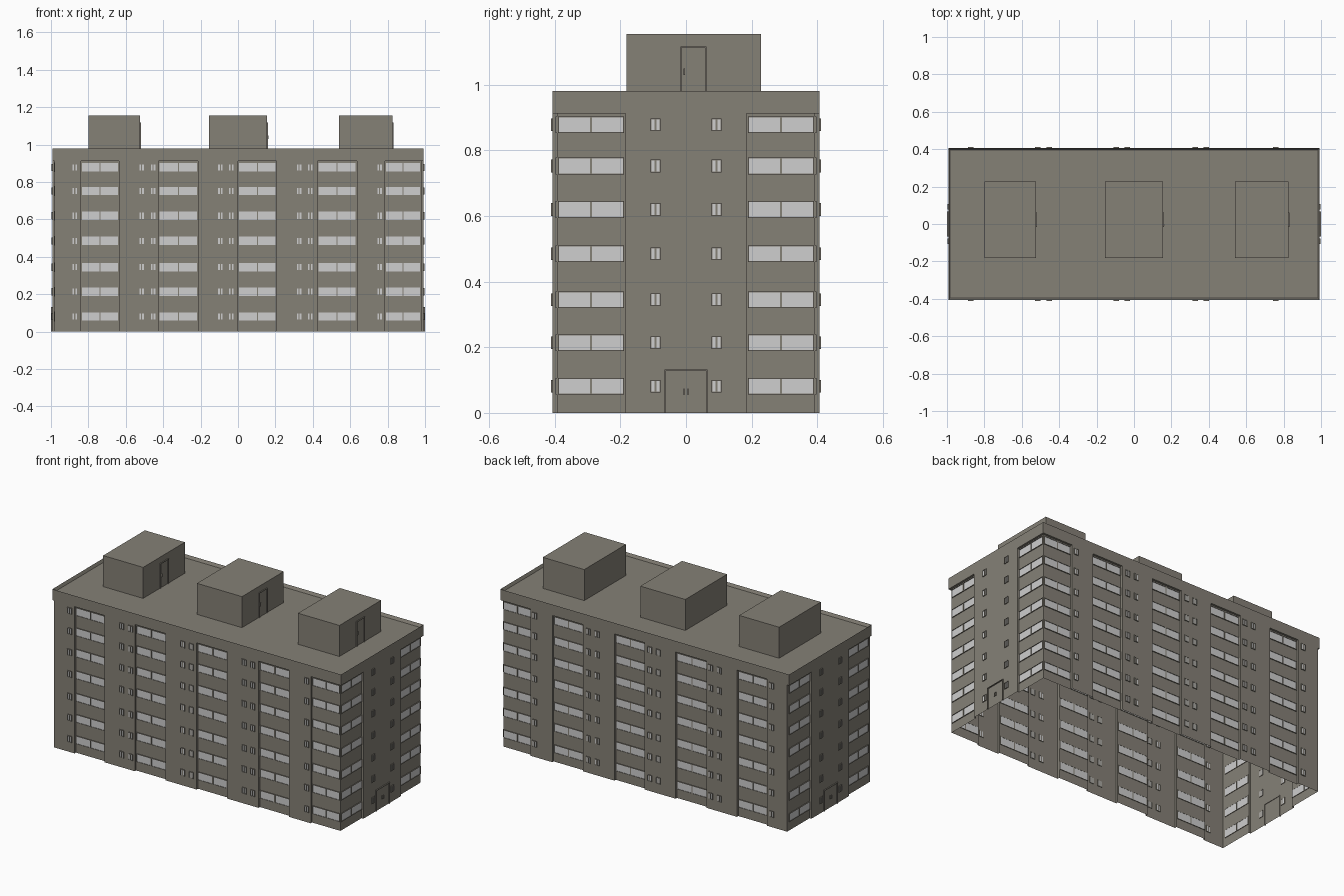
import bpy, bmesh

cube = bpy.data.objects.get("Cube")
if cube:
    bpy.data.objects.remove(cube)

# Main wall planes, recessed strip planes and levels
X, XR, Y, YR = 0.993, 0.98, 0.406, 0.393
SOFFIT, ROOF_EDGE, ROOF_DROP, HUT_TOP = 0.912, 0.98, 0.018, 1.155
FLOORS = [0.081, 0.214, 0.345, 0.485, 0.62, 0.752, 0.878]
LONG_STRIPS = [(-0.84, -0.635), (-0.425, -0.213), (0.0, 0.207),
               (0.425, 0.635), (0.785, XR)]
LONG_PAIRS = [-0.873, -0.515, -0.454, -0.094, -0.036, 0.327, 0.386, 0.757]
SIDE_STRIPS = [(-YR, -0.185), (0.185, YR)]
SIDE_PAIRS = [-0.093, 0.093]


def material(name, color):
    mat = bpy.data.materials.new(name)
    mat.use_nodes = True
    mat.diffuse_color = (*color, 1)
    mat.node_tree.nodes["Principled BSDF"].inputs["Base Color"].default_value = (*color, 1)
    return mat


concrete = material("concrete", (0.235, 0.218, 0.183))
glass = material("pale glass", (0.62, 0.62, 0.62))


def finish(bm, name, mat):
    mesh = bpy.data.meshes.new(name)
    bm.to_mesh(mesh)
    bm.free()
    mesh.materials.append(mat)
    obj = bpy.data.objects.new(name, mesh)
    bpy.context.collection.objects.link(obj)
    return obj


def box(bm, lo, hi):
    made = bmesh.ops.create_cube(bm, size=1)["verts"]
    for v in made:
        v.co = [(a + b) / 2 + c * (b - a) for a, b, c in zip(lo, hi, v.co)]
    return made


def wall_box(bm, wall, u, z, d):
    """Box on a wall: u along it, z up, d outward from the centre."""
    axis, sign = wall
    near, far = sorted((sign * d[0], sign * d[1]))
    if axis == "x":
        return box(bm, (near, u[0], z[0]), (far, u[1], z[1]))
    return box(bm, (u[0], near, z[0]), (u[1], far, z[1]))


def frame(bm, wall, u, z, d, t, bottom=True):
    """Bars around an opening."""
    for side in u:
        wall_box(bm, wall, (side - t / 2, side + t / 2), z, d)
    for level in z if bottom else z[1:]:
        wall_box(bm, wall, (u[0] - t / 2, u[1] + t / 2), (level - t / 2, level + t / 2), d)


# Outer walls: a stepped outline raised into an open-bottomed shell
def long_side(s):
    pts = [(-XR, s * Y)]
    for a, b in LONG_STRIPS:
        pts += [(a, s * Y), (a, s * YR), (b, s * YR)]
        if b < XR:
            pts.append((b, s * Y))
    return pts


def short_side(s):
    return [(s * XR, -0.185), (s * X, -0.185), (s * X, 0.185), (s * XR, 0.185)]


outline = long_side(-1) + short_side(1) + long_side(1)[::-1] + short_side(-1)[::-1]
bm = bmesh.new()
low = [bm.verts.new((x, y, 0)) for x, y in outline]
high = [bm.verts.new((x, y, SOFFIT)) for x, y in outline]
for i in range(len(outline)):
    j = (i + 1) % len(outline)
    bm.faces.new((low[i], low[j], high[j], high[i]))
finish(bm, "outer_walls", concrete)

# Roof slab with a sunken deck inside the parapet
bm = bmesh.new()
box(bm, (-X, -Y, SOFFIT), (X, Y, ROOF_EDGE))
bm.normal_update()
deck = max(bm.faces, key=lambda f: f.calc_center_median().z)
bmesh.ops.inset_region(bm, faces=[deck], thickness=0.013)
bmesh.ops.translate(bm, verts=deck.verts, vec=(0, 0, -ROOF_DROP))
finish(bm, "roof_and_parapet", concrete)

# Windows on all four walls
panes, frames, doors = bmesh.new(), bmesh.new(), bmesh.new()
for axis, sign in (("y", -1), ("y", 1), ("x", 1), ("x", -1)):
    wall = (axis, sign)
    long = axis == "y"
    main, back = (Y, YR) if long else (X, XR)
    for z in FLOORS:
        # Wide two-part windows in the recessed strips
        for a, b in LONG_STRIPS if long else SIDE_STRIPS:
            u0, u1, mid = a + 0.005, b - 0.005, (a + b) / 2
            h = (z - 0.024, z + 0.024)
            wall_box(panes, wall, (u0, mid - 0.003), h, (back - 0.002, back + 0.002))
            wall_box(panes, wall, (mid + 0.003, u1), h, (back - 0.002, back + 0.002))
            frame(frames, wall, (u0, u1), h, (back - 0.003, back + 0.005), 0.003)
            wall_box(frames, wall, (mid - 0.003, mid + 0.003), h, (back - 0.003, back + 0.005))
        # Narrow paired windows on the main wall
        for c in LONG_PAIRS if long else SIDE_PAIRS:
            for k in (-1, 1):
                m = c + k * 0.0075
                u, h = (m - 0.006, m + 0.006), (z - 0.018, z + 0.018)
                wall_box(panes, wall, u, h, (main - 0.002, main + 0.002))
                frame(frames, wall, u, h, (main - 0.003, main + 0.005), 0.003)
finish(panes, "window_panes", glass)
finish(frames, "window_frames", concrete)

# Rooftop huts, each with a door frame and handle on the +x side
for i, (a, b) in enumerate([(-0.80, -0.525), (-0.155, 0.155), (0.54, 0.825)]):
    bm = bmesh.new()
    box(bm, (a, -0.182, ROOF_EDGE - ROOF_DROP), (b, 0.228, HUT_TOP))
    finish(bm, f"roof_hut_{i + 1}", concrete)
    hut = ("x", 1)
    frame(doors, hut, (-0.015, 0.06), (ROOF_EDGE - ROOF_DROP, 1.115), (b, b + 0.006), 0.004, False)
    wall_box(doors, hut, (-0.008, -0.003), (1.03, 1.05), (b, b + 0.007))

# Entrance door frames and handles at both ends
for sign in (1, -1):
    wall = ("x", sign)
    frame(doors, wall, (-0.064, 0.064), (0, 0.13), (X - 0.003, X + 0.007), 0.004, False)
    for u in (-0.006, 0.006):
        wall_box(doors, wall, (u - 0.002, u + 0.002), (0.055, 0.075), (X, X + 0.007))
finish(doors, "door_frames", concrete)
